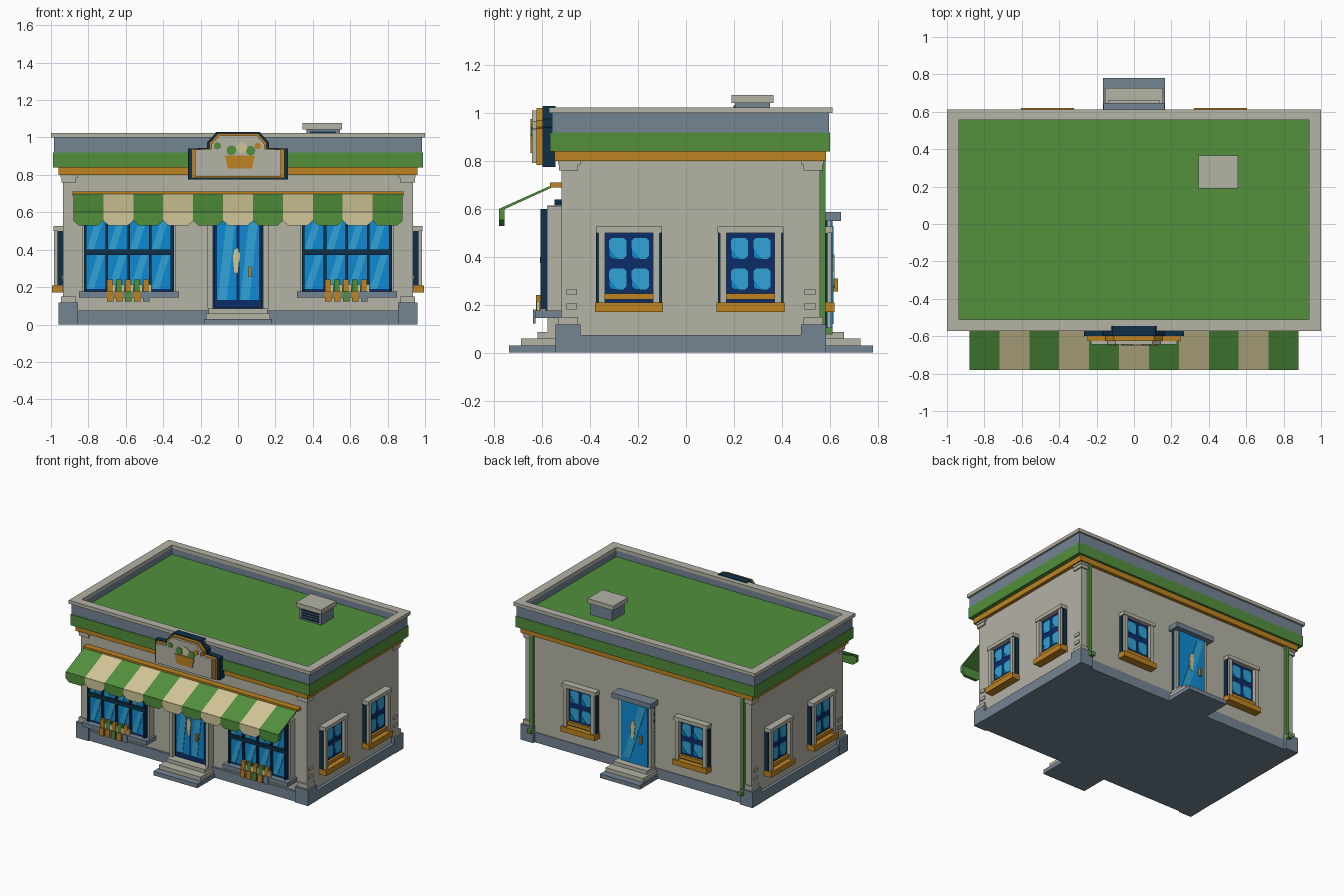
import bpy, bmesh, math
from mathutils import Matrix

if "Cube" in bpy.data.objects:
    bpy.data.objects.remove(bpy.data.objects["Cube"])

def lin(c):
    c /= 255
    return c / 12.92 if c <= 0.04045 else ((c + 0.055) / 1.055) ** 2.4

def material(name, r, g, b):
    m = bpy.data.materials.new(name)
    m.diffuse_color = (lin(r), lin(g), lin(b), 1)
    m.use_nodes = True
    m.node_tree.nodes["Principled BSDF"].inputs["Base Color"].default_value = m.diffuse_color
    return m

STONE = material("stone_beige", 181, 179, 166)
CREAM = material("awning_cream", 210, 198, 152)
GREEN = material("green", 82, 144, 60)
SLATE = material("slate_grey", 116, 133, 148)
OCHRE = material("ochre", 188, 131, 33)
GLASS = material("glass_blue", 14, 138, 212)
SHINE = material("glass_shine", 48, 164, 215)
NAVY = material("navy", 11, 45, 104)
TEAL = material("dark_teal", 13, 48, 70)

def prism(name, pts, a, b, mat, M=Matrix(), axis='y'):
    """Extrude a profile: (x, z) points along y, or (y, z) points along x."""
    bm = bmesh.new()
    def co(p, t):
        return (p[0], t, p[1]) if axis == 'y' else (t, p[0], p[1])
    r0 = [bm.verts.new(co(p, a)) for p in pts]
    r1 = [bm.verts.new(co(p, b)) for p in pts]
    bm.faces.new(r0)
    bm.faces.new(r1[::-1])
    for i in range(len(pts)):
        j = (i + 1) % len(pts)
        bm.faces.new((r0[j], r0[i], r1[i], r1[j]))
    bm.transform(M)
    bmesh.ops.recalc_face_normals(bm, faces=bm.faces)
    me = bpy.data.meshes.new(name)
    bm.to_mesh(me)
    bm.free()
    me.materials.append(mat)
    ob = bpy.data.objects.new(name, me)
    bpy.context.collection.objects.link(ob)
    return ob

def box(name, x0, x1, y0, y1, z0, z1, mat, M=Matrix()):
    return prism(name, [(x0, z0), (x1, z0), (x1, z1), (x0, z1)], y0, y1, mat, M)

def ring(name, X0, X1, Y0, Y1, x, y0, y1, z0, z1, mat):
    """Rectangular rim from outer bounds and inner bounds."""
    box(name + "_front", X0, X1, Y0, y0, z0, z1, mat)
    box(name + "_back", X0, X1, y1, Y1, z0, z1, mat)
    box(name + "_left", X0, -x, y0, y1, z0, z1, mat)
    box(name + "_right", x, X1, y0, y1, z0, z1, mat)

def at(x, y, deg):
    """Local frame on a wall: x along it, -y outward."""
    return Matrix.Translation((x, y, 0)) @ Matrix.Rotation(math.radians(deg), 4, 'Z')

def streak(name, x0, x1, z0, z1, d, M, f=0.4):
    """Diagonal highlight filling part of a pane."""
    w = x1 - x0
    prism(name, [(x0, z0), (x0 + f * w, z0), (x1, z1), (x1 - f * w, z1)], -d - 0.004, -d, SHINE, M)

# foundation, walls and corner trim
box("foundation", -.958, .958, -.535, .565, 0, .075, SLATE)
box("walls", -.935, .935, -.52, .56, .075, .81, STONE)
for sx in (-1, 1):
    for sy in (-1, 1):
        def corner(name, out, inn, z0, z1, mat):
            xs = sorted((sx * (.935 + out), sx * (.935 - inn)))
            ys = sorted((.02 + sy * (.54 + out), .02 + sy * (.54 - inn)))
            box(name, *xs, *ys, z0, z1, mat)
        corner("corner_foundation", .025, .08, 0, .117, SLATE)
        corner("pilaster_base", .012, .07, .117, .15, STONE)
        corner("pilaster_capital", .01, .07, .76, .785, STONE)
        corner("pilaster_capital_top", .014, .08, .785, .81, STONE)
        for z in (.18, .24):
            xs = sorted((sx * .925, sx * .942))
            ys = sorted((.02 + sy * .475, .02 + sy * .52))
            box("corner_stone", *xs, *ys, z, z + .025, STONE)

# cornice, parapet and roof
box("cornice_moulding", -.96, .96, -.55, .585, .80, .84, OCHRE)
box("cornice_band", -.99, .99, -.567, .602, .84, .92, GREEN)
ring("parapet", -.985, .985, -.56, .598, .935, -.51, .555, .92, 1.0, SLATE)
ring("parapet_cap", -1, 1, -.572, .612, .935, -.51, .555, 1.0, 1.025, STONE)
box("roof", -.94, .94, -.515, .56, .915, .955, GREEN)

# roof vent
box("vent_body", .365, .545, .205, .35, .95, 1.045, SLATE)
box("vent_cap", .345, .557, .19, .365, 1.043, 1.077, STONE)
for i in range(4):
    box("vent_louver", .385, .525, .199, .207, .967 + i * .019, .976 + i * .019, TEAL)

# sign board: three stacked layers
half = [(.268, .775), (.268, .94), (.165, .945), (.165, .975), (.115, 1.03)]
outline = half + [(-x, z) for x, z in reversed(half)]
def inset(k):
    return [(x * k, .9 + (z - .9) * k) for x, z in outline]
prism("sign_back", outline, -.6, -.545, TEAL)
prism("sign_border", inset(.93), -.625, -.6, OCHRE)
prism("sign_panel", inset(.86), -.643, -.625, STONE)
# basket of produce on the sign
prism("basket", [(-.055, .835), (.075, .835), (.09, .905), (-.07, .905)], -.65, -.643, OCHRE)
for x, z, r, m in ((-.035, .932, .027, GREEN), (.02, .945, .03, CREAM),
                   (.068, .93, .026, GREEN), (.105, .955, .018, OCHRE), (-.11, .955, .02, GREEN)):
    pts = [(x + r * math.cos(a * math.pi / 4), z + r * math.sin(a * math.pi / 4)) for a in range(8)]
    prism("produce", pts, -.649, -.643, m)

# striped awning with cut-corner valance
box("awning_rail", -.885, .885, -.567, -.515, .69, .71, OCHRE)
W = 1.76 / 11
for i in range(11):
    x0 = -.88 + i * W
    x1 = x0 + W
    m = CREAM if i % 2 else GREEN
    prism("awning_stripe", [(-.553, .693), (-.553, .703), (-.778, .602), (-.778, .59)], x0, x1, m, axis='x')
    prism("awning_valance", [(x0, .6), (x0, .555), (x0 + .028, .53), (x1 - .028, .53),
                             (x1, .555), (x1, .6)], -.78, -.757, m)

# shop windows with a ledge of goods
for cx in (-.583, .583):
    M = at(cx, -.52, 0)
    box("shop_window_frame", -.252, .252, -.06, 0, .165, .61, STONE, M)
    box("shop_window_surround", -.24, .24, -.066, -.06, .175, .60, NAVY, M)
    for c in range(4):
        for z0, z1 in ((.19, .372), (.402, .585)):
            a = -.23 + c * .116
            box("shop_window_pane", a, a + .108, -.07, -.066, z0, z1, GLASS, M)
            streak("shop_window_shine", a + .004, a + .1, z0, z1, .07, M)
    for c in range(5):
        x = -.236 + c * .116
        box("shop_window_mullion", x - .005, x + .009, -.088, -.06, .18, .6, TEAL, M)
    box("shop_window_transom", -.24, .24, -.09, -.06, .374, .4, TEAL, M)
    box("shop_window_ledge", -.268, .268, -.11, 0, .144, .176, SLATE, M)
    top = (OCHRE, GREEN, OCHRE, GREEN, OCHRE)
    low = (OCHRE, OCHRE, GREEN, OCHRE, SLATE)
    for i in range(5):
        x = -.118 + i * .048
        box("goods_upper", x, x + .032, -.106, -.085, .176, .24, top[i], M)
        box("goods_gap", x + .032, x + .046, -.104, -.09, .176, .215, CREAM, M)
        box("goods_lower", x, x + .036, -.118, -.108, .122, .18, low[i], M)

# front door
M = at(0, -.52, 0)
box("door_surround", -.16, .16, -.03, 0, .085, .64, TEAL, M)
for s in (-1, 1):
    xs = sorted((s * .135, s * .162))
    box("door_post", *xs, -.058, 0, .085, .61, STONE, M)
box("door_header", -.162, .162, -.058, 0, .59, .615, STONE, M)
box("front_door", -.125, .125, -.04, 0, .09, .59, NAVY, M)
for x0, x1 in ((-.113, -.008), (.008, .113)):
    box("front_door_glass", x0, x1, -.044, -.04, .13, .57, GLASS, M)
    streak("front_door_shine", x0 + .005, x1 - .005, .13, .57, .044, M, .5)

# back door with canopy
B = at(0, .56, 180)
box("back_door_surround", -.135, .135, -.03, 0, .075, .55, TEAL, B)
box("back_door", -.11, .11, -.052, 0, .085, .55, GLASS, B)
streak("back_door_shine", -.09, .1, .12, .53, .052, B, .3)
box("back_door_canopy", -.162, .162, -.088, 0, .55, .587, SLATE, B)
for s in (-1, 1):
    xs = sorted((s * .113, s * .135))
    box("back_door_post", *xs, -.045, 0, .075, .55, STONE, B)

# door plates, handles and steps on both doors
for F, d, w in ((M, .046, .182), (B, .054, .165)):
    prism("door_plate", [(-.02, .28), (0, .27), (.006, .33), (.012, .37), (0, .41), (-.02, .4), (-.028, .36)],
          -d - .006, -d, CREAM, F)
    box("door_handle", .055, .072, -d - .02, -d, .255, .31, OCHRE, F)
    box("step_bottom", -w, w, -.22, .02, 0, .03, SLATE, F)
    box("step_middle", -w + .01, w - .01, -.168, .02, .03, .06, STONE, F)
    box("step_top", -w + .025, w - .025, -.1, .02, .06, .087, STONE, F)

# small windows on the sides and back
def small_window(F):
    for s in (-1, 1):
        xs = sorted((s * .1, s * .128))
        box("window_post", *xs, -.048, 0, .2, .51, STONE, F)
        xs = sorted((s * .128, s * .137))
        box("window_shutter_edge", *xs, -.03, 0, .2, .51, TEAL, F)
    box("window_header", -.138, .138, -.052, 0, .5, .527, STONE, F)
    box("window_glass", -.1, .1, -.02, 0, .21, .5, NAVY, F)
    box("window_inner_ledge", -.1, .1, -.038, 0, .222, .247, OCHRE, F)
    box("window_sill", -.142, .142, -.06, 0, .17, .21, OCHRE, F)
    for x in (-.047, .047):
        for z in (.308, .436):
            w, h, c = .036, .044, .012
            pts = [(x - w, z - h + c), (x - w + c, z - h), (x + w - c, z - h), (x + w, z - h + c),
                   (x + w, z + h - c), (x + w - c, z + h), (x - w + c, z + h), (x - w, z + h - c)]
            prism("window_pane", pts, -.024, -.02, SHINE, F)
            prism("window_pane_shade", [(x - w, z - h + c), (x - w + c, z - h), (x, z - h), (x - w, z)],
                  -.027, -.024, GLASS, F)

for y in (-.238, .27):
    small_window(at(.935, y, 90))
    small_window(at(-.935, y, -90))
for x in (-.463, .463):
    small_window(at(x, .56, 180))

# downspouts at the back corners
for x in (-.872, .872):
    box("downspout", x - .013, x + .013, .555, .582, .1, .84, GREEN)
    box("downspout_foot", x - .016, x + .016, .555, .612, .077, .105, GREEN)
